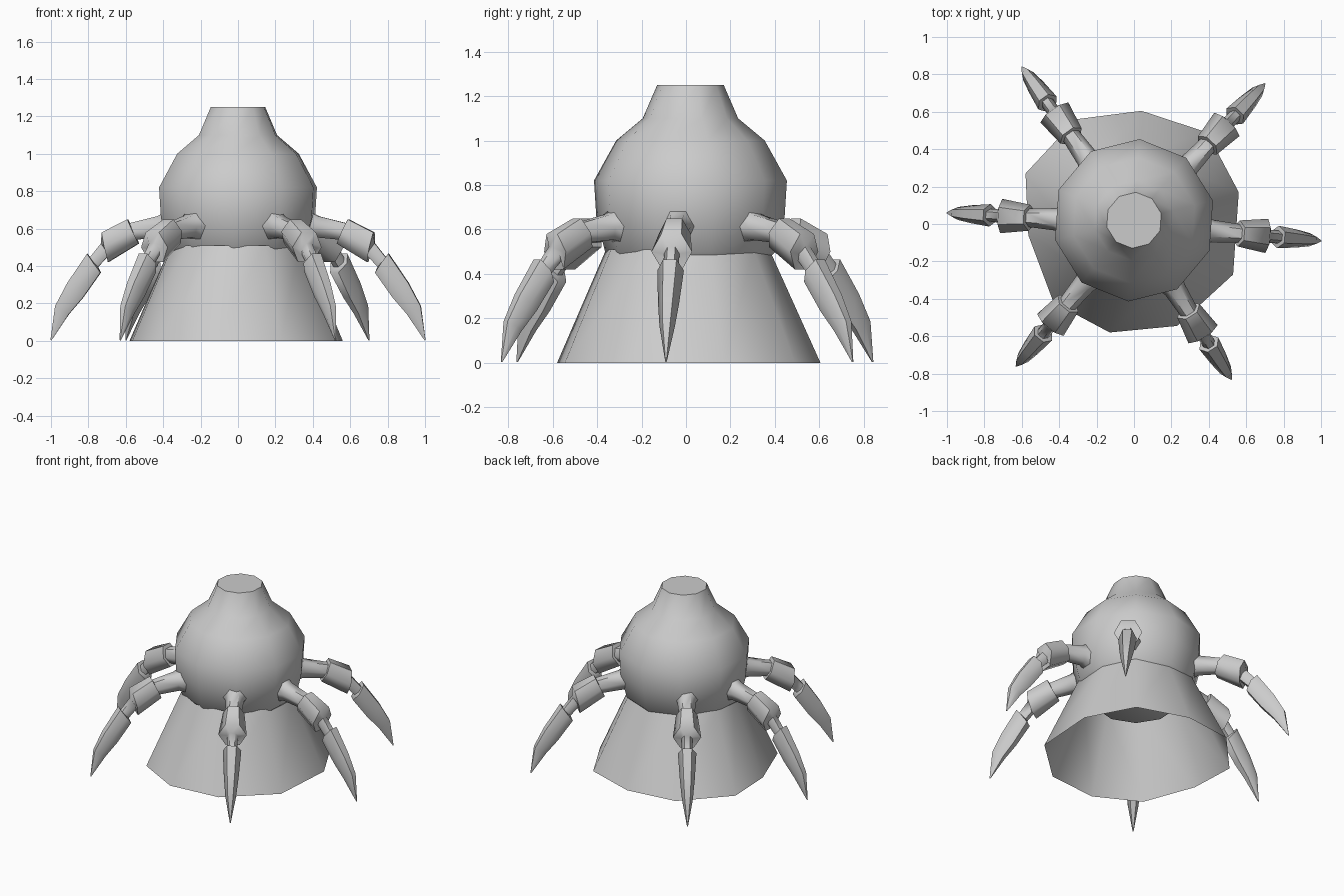
import bpy, bmesh
from math import radians, sin, cos, tau
from mathutils import Vector

if "Cube" in bpy.data.objects:
    bpy.data.objects.remove(bpy.data.objects["Cube"])


def loft(name, rings, cap_start=True, cap_end=True, sharp=50):
    """Skin a list of equal-sized rings into one smooth-shaded mesh."""
    bm = bmesh.new()
    loops = [[bm.verts.new(p) for p in ring] for ring in rings]
    n = len(loops[0])
    for a, b in zip(loops, loops[1:]):
        for i in range(n):
            j = (i + 1) % n
            bm.faces.new((a[i], a[j], b[j], b[i]))
    if cap_start:
        bm.faces.new(loops[0][::-1])
    if cap_end:
        bm.faces.new(loops[-1])
    bmesh.ops.remove_doubles(bm, verts=bm.verts, dist=0.0005)
    bmesh.ops.recalc_face_normals(bm, faces=bm.faces)
    mesh = bpy.data.meshes.new(name)
    bm.to_mesh(mesh)
    bm.free()
    mesh.polygons.foreach_set("use_smooth", [True] * len(mesh.polygons))
    mesh.set_sharp_from_angle(angle=radians(sharp))
    obj = bpy.data.objects.new(name, mesh)
    bpy.context.collection.objects.link(obj)
    return obj


# skirt: uneven ten-sided cone, open underneath
outline = [(0.56, 0.17), (0.39, 0.49), (0.04, 0.605), (-0.31, 0.56), (-0.58, 0.27),
           (-0.565, -0.06), (-0.43, -0.42), (-0.13, -0.58), (0.23, -0.545), (0.53, -0.27)]
skirt = [[(x * s, y * s, z) for x, y in outline] for s, z in [(1, 0), (0.62, 0.51)]]
loft("skirt", skirt, cap_start=False, cap_end=False)

# head: ten-sided bulb with a truncated top
profile = [(0.27, 0.39), (0.385, 0.50), (0.425, 0.66), (0.435, 0.82),
           (0.335, 1.0), (0.215, 1.10), (0.15, 1.25)]
head = [[(r * cos(radians(14) + tau * i / 10), 0.02 + r * sin(radians(14) + tau * i / 10), z)
         for i in range(10)] for r, z in profile]
loft("head", head)

# legs: distance out, height, half width, half height, downward tilt
sections = [
    (0.32, 0.62, 0.10, 0.10, 8), (0.42, 0.61, 0.06, 0.06, 12), (0.56, 0.585, 0.05, 0.05, 22),
    (0.56, 0.585, 0.07, 0.075, 25), (0.71, 0.50, 0.092, 0.085, 12),      # knuckle
    (0.71, 0.49, 0.035, 0.04, 35), (0.77, 0.42, 0.035, 0.035, 42),       # joint
    (0.77, 0.415, 0.06, 0.065, 35), (0.87, 0.27, 0.048, 0.06, 48),       # claw
    (0.94, 0.165, 0.035, 0.045, 60), (1.0, 0.003, 0.003, 0.003, 80),
]
tips = {"right_leg": (1.0, -0.09), "back_right_leg": (0.70, 0.75), "back_left_leg": (-0.60, 0.84),
        "left_leg": (-1.0, 0.06), "front_left_leg": (-0.63, -0.76), "front_right_leg": (0.52, -0.83)}
for name, tip in tips.items():
    out = Vector((*tip, 0))
    reach = out.length
    out.normalize()
    side = Vector((-out.y, out.x, 0))
    rings = []
    for d, z, hw, hh, tilt in sections:
        up = out * sin(radians(tilt)) + Vector((0, 0, cos(radians(tilt))))
        centre = out * d * reach + Vector((0, 0, z))
        rings.append([centre + side * hw * cos(tau * i / 6) + up * hh * sin(tau * i / 6) * 1.1
                      for i in range(6)])
    loft(name, rings, sharp=62)
